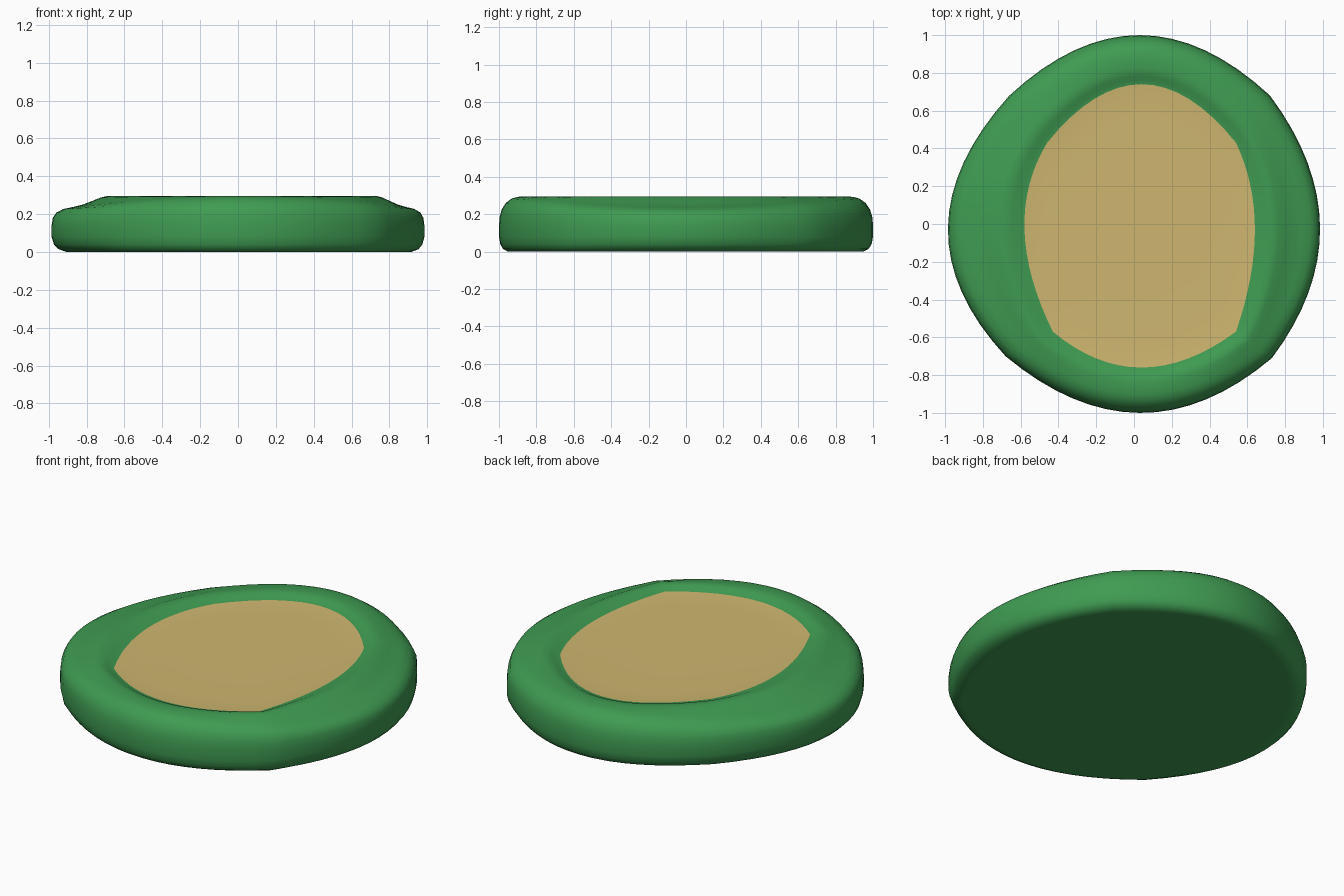
import bpy
from mathutils import Vector

if "Cube" in bpy.data.objects:
    bpy.data.objects.remove(bpy.data.objects["Cube"])

STEPS = 16  # samples per outline side


def outline(corners, mids):
    """Four parabolic sides, each from a corner through a mid point."""
    pts = []
    for i in range(4):
        a, m, b = (Vector(p) for p in (corners[i], mids[i], corners[(i + 1) % 4]))
        c = 2 * m - (a + b) / 2
        for k in range(STEPS):
            t = k / STEPS
            pts.append(a * (1 - t) ** 2 + c * 2 * t * (1 - t) + b * t * t)
    return pts


def side_weights():
    """0 in the middle of front/back, 1 in the middle of left/right."""
    out = []
    for i in range(4):
        sign = 1 if i % 2 else -1
        for k in range(STEPS):
            t = k / STEPS
            out.append(0.5 + sign * 2 * t * (1 - t))
    return out


def skin(name, rings, color, cap_first=False, cap_last=False):
    n = len(rings[0])
    verts = [v for r in rings for v in r]
    faces = []
    for r in range(len(rings) - 1):
        for i in range(n):
            j = (i + 1) % n
            faces.append((r * n + i, (r + 1) * n + i, (r + 1) * n + j, r * n + j))
    if cap_first:
        faces.append(tuple(range(n)))
    if cap_last:
        faces.append(tuple(reversed(range((len(rings) - 1) * n, len(rings) * n))))
    me = bpy.data.meshes.new(name)
    me.from_pydata(verts, [], faces)
    me.shade_smooth()
    ob = bpy.data.objects.new(name, me)
    bpy.context.collection.objects.link(ob)
    mat = bpy.data.materials.new(name + "_color")
    mat.diffuse_color = color
    mat.use_nodes = True
    mat.node_tree.nodes["Principled BSDF"].inputs["Base Color"].default_value = mat.diffuse_color
    me.materials.append(mat)
    return ob


# Outlines: inner flat patch and outer edge (back, left, front, right sides)
inner = outline([(.54, .43), (-.46, .43), (-.43, -.57), (.54, -.57)],
                [(.04, .74), (-.58, -.03), (.04, -.76), (.64, -.03)])
outer = outline([(.72, .68), (-.66, .68), (-.68, -.70), (.73, -.71)],
                [(.03, 1.0), (-.985, -.02), (.03, -1.0), (.985, -.02)])
weights = side_weights()

# Rim cross-section: fraction from inner to outer edge, height front/back, height at sides
profile = [(0, .272, .272), (.08, .276, .277), (.17, .288, .289), (.28, .295, .295),
           (.36, .296, .288), (.48, .296, .268), (.6, .292, .25), (.72, .284, .238),
           (.85, .26, .227), (.94, .225, .208), (.985, .185, .18), (1, .14, .14),
           (1, .08, .08), (.97, .04, .04), (.91, .015, .015), (.8, 0, 0), (.7, 0, 0)]
rim_rings = [[(*a.lerp(b, f), zf + (zs - zf) * w) for a, b, w in zip(inner, outer, weights)]
             for f, zf, zs in profile]
skin("grass_base", rim_rings, (.05, .33, .085, 1), cap_last=True)

# Slightly dished sand patch inside the rim
centre = Vector((.035, -.03))
sand_rings = [[(*centre.lerp(p, s), z) for p in inner]
              for s, z in ((.4, .266), (.8, .266), (.92, .268), (1, .272))]
skin("sand_patch", sand_rings, (.62, .47, .16, 1), cap_first=True)
